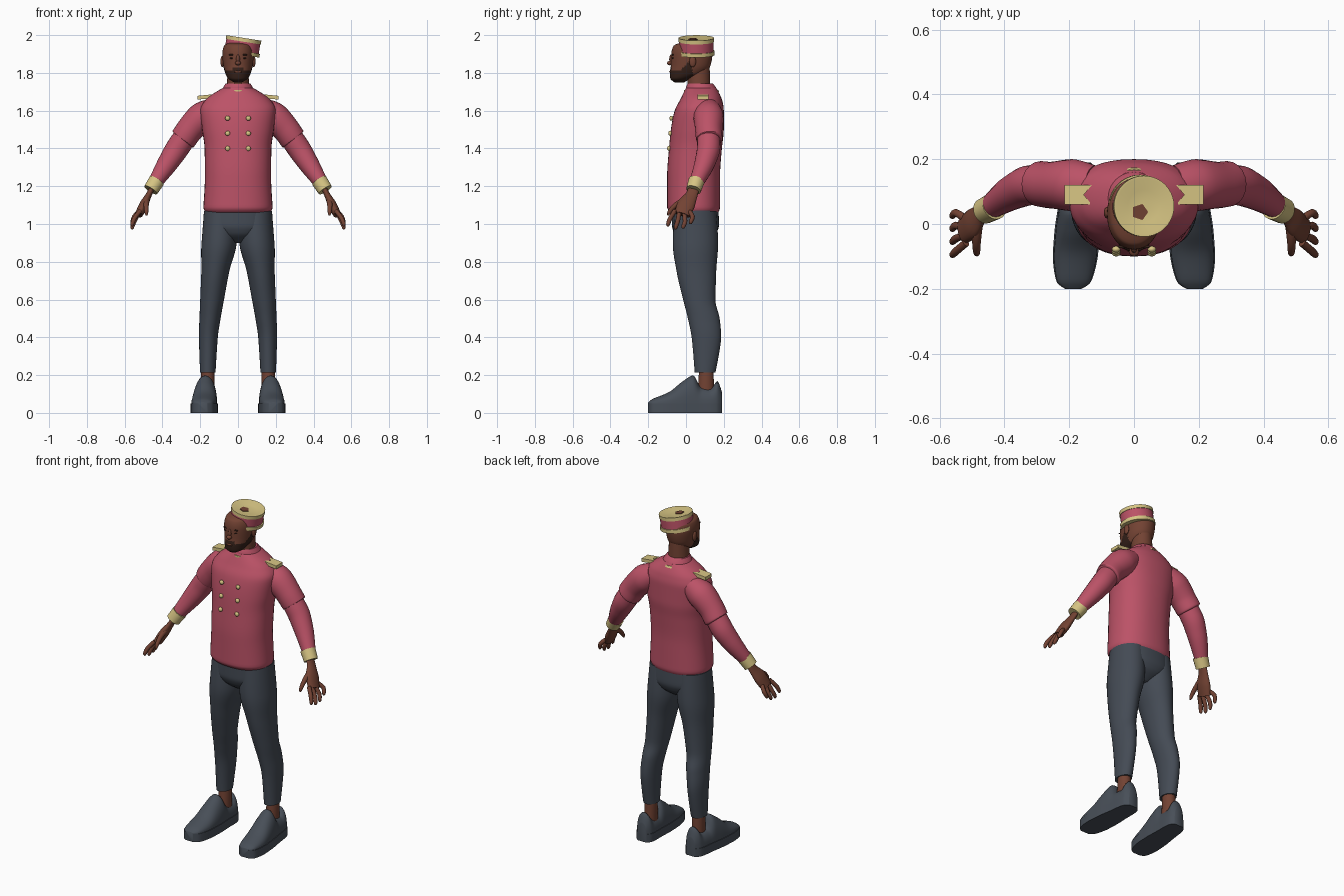
import bpy, bmesh
from math import sin, cos, pi, radians, copysign
from mathutils import Vector, Matrix

if "Cube" in bpy.data.objects:
    bpy.data.objects.remove(bpy.data.objects["Cube"])


def material(name, *rgb):
    mat = bpy.data.materials.new(name)
    mat.use_nodes = True
    mat.diffuse_color = (*rgb, 1)
    mat.node_tree.nodes["Principled BSDF"].inputs["Base Color"].default_value = (*rgb, 1)
    return mat


ROSE = material("rose cloth", .5, .085, .135)
GOLD = material("pale gold", .68, .56, .23)
SKIN = material("brown skin", .17, .055, .033)
BEARD = material("dark beard", .035, .015, .01)
GREY = material("slate trousers", .058, .07, .09)
SHOE = material("slate shoes", .064, .077, .096)
X, Y = Vector((1, 0, 0)), Vector((0, 1, 0))


def finish(name, bm, mat, mirror, angle):
    bmesh.ops.recalc_face_normals(bm, faces=bm.faces)
    mesh = bpy.data.meshes.new(name)
    bm.to_mesh(mesh)
    bm.free()
    mesh.materials.append(mat)
    mesh.shade_smooth()
    mesh.set_sharp_from_angle(angle=radians(angle))
    obj = bpy.data.objects.new(name, mesh)
    bpy.context.collection.objects.link(obj)
    if mirror:
        obj.modifiers.new("mirror", 'MIRROR')
    return obj


def skin(name, rings, mat, mirror=False, angle=50):
    """Join rings of points into a closed tube."""
    bm = bmesh.new()
    loops = [[bm.verts.new(point) for point in ring] for ring in rings]
    count = len(loops[0])
    for low, high in zip(loops, loops[1:]):
        for i in range(count):
            j = (i + 1) % count
            bm.faces.new((low[i], low[j], high[j], high[i]))
    bm.faces.new(loops[0])
    bm.faces.new(loops[-1])
    return finish(name, bm, mat, mirror, angle)


def slope(before, here, after):
    p, q = here - before, after - here
    return 2 * p * q / (p + q) if p * q > 0 else 0


def smooth_rows(rows, steps):
    """Fill in between rows of numbers without overshooting."""
    padded = [rows[0], *rows, rows[-1]]
    filled = []
    for four in zip(padded, padded[1:], padded[2:], padded[3:]):
        for step in range(steps):
            t = step / steps
            row = []
            for a, b, c, d in zip(*four):
                m, n, rise = slope(a, b, c), slope(b, c, d), c - b
                row.append(b + t * (m + t * (3 * rise - 2 * m - n + t * (m + n - 2 * rise))))
            filled.append(row)
    return filled + [rows[-1]]


def oval(centre, u, v, ru, rv, count, power=1.0):
    points = []
    for k in range(count):
        angle = 2 * pi * k / count
        x, y = (copysign(abs(f) ** power, f) for f in (cos(angle), sin(angle)))
        points.append(Vector(centre) + u * x * ru + v * y * rv)
    return points


def tower(name, rows, mat, power=1.0, steps=6, count=40, mirror=False):
    """Upright part. Rows: height, centre x, half width, front y, back y."""
    rings = [oval((x, (front + back) / 2, z), X, Y, wide, (back - front) / 2, count, power)
             for z, x, wide, front, back in smooth_rows(rows, steps)]
    return skin(name, rings, mat, mirror)


def limb(name, rows, mat, flat=1.0, steps=6, count=20):
    """Mirrored part along a path. Rows: x, y, z, radius."""
    rows = smooth_rows(rows, steps)
    rings = []
    for i, (x, y, z, radius) in enumerate(rows):
        ahead, behind = rows[min(i + 1, len(rows) - 1)], rows[max(i - 1, 0)]
        along = (Vector(ahead[:3]) - Vector(behind[:3])).normalized()
        side = (Y - along * Y.dot(along)).normalized()
        rings.append(oval((x, y, z), side, along.cross(side), radius, radius * flat, count))
    return skin(name, rings, mat, True)


def ball(name, place, size, mat, mirror=False):
    bm = bmesh.new()
    bmesh.ops.create_uvsphere(bm, u_segments=16, v_segments=10, radius=1,
                              matrix=Matrix.LocRotScale(Vector(place), None, Vector(size)))
    return finish(name, bm, mat, mirror, 50)


# Jacket body, collar and trim
tower("jacket_body", [(1.06, 0, .17, -.08, .17), (1.09, 0, .183, -.1, .18), (1.25, 0, .175, -.1, .18),
                      (1.4, 0, .177, -.09, .19), (1.5, 0, .19, -.08, .2), (1.6, 0, .2, -.06, .2),
                      (1.66, 0, .17, -.03, .19), (1.72, 0, .08, 0, .16)], ROSE, .88)
tower("collar", [(1.68, 0, .1, 0, .17), (1.72, 0, .08, 0, .16), (1.745, 0, .065, .01, .14)], ROSE)
tower("collar_trim", [(1.7, 0, .07, -.01, .175), (1.71, 0, .066, -.01, .17)], GOLD, steps=1)

# Two columns of buttons
for row in range(3):
    ball("button", (.055, -.09 + row * .006, 1.4 + row * .08), (.013, .01, .013), GOLD, True)

# Shoulder boards with a notched inner end
outline = [(.215, .06), (.215, .12), (.13, .12), (.155, .09), (.13, .06)]
skin("shoulder_board", [[(x, y, z - x * .1) for x, y in outline] for z in (1.68, 1.7)], GOLD, True, 20)

# Sleeves and cuffs
limb("upper_sleeve", [(.12, .12, 1.61, .06), (.19, .12, 1.565, .08), (.255, .12, 1.5, .072),
                      (.29, .124, 1.45, .07), (.294, .124, 1.445, .06)], ROSE)
limb("lower_sleeve", [(.26, .12, 1.49, .06), (.315, .12, 1.41, .062), (.37, .1, 1.325, .055),
                      (.445, .05, 1.21, .036)], ROSE)
limb("cuff", [(.43, .056, 1.23, .043), (.462, .04, 1.18, .04)], GOLD, steps=1)

# Hands with fingers fanned out along the palm edge
limb("palm", [(.45, .045, 1.2, .028), (.472, .03, 1.155, .032), (.5, 0, 1.1, .047),
              (.525, -.02, 1.05, .042)], SKIN, .5)
for i, name in enumerate(("index_finger", "middle_finger", "ring_finger", "little_finger")):
    base, spread, reach = -.058 + i * .024, -.095 + i * .04, .97 + (i - 1.3) ** 2 * .01
    limb(name, [(.518, base, 1.07, .012), (.55, spread + .01, reach + .04, .012),
                (.56, spread, reach + .01, .01), (.56, spread, reach, .004)], SKIN, steps=3, count=10)
limb("thumb", [(.482, 0, 1.13, .016), (.486, -.055, 1.1, .014), (.485, -.09, 1.06, .01),
               (.484, -.095, 1.045, .004)], SKIN, steps=3, count=10)

# Trousers
tower("trouser_seat", [(1.1, 0, .176, -.075, .17), (1, 0, .18, -.075, .175), (.95, 0, .14, -.06, .16),
                       (.9, 0, .04, 0, .1)], GREY, .88)
tower("trouser_leg", [(1.07, .09, .09, -.06, .16), (.9, .1, .093, -.07, .17), (.75, .12, .074, -.05, .16),
                      (.6, .137, .063, -.015, .156), (.5, .148, .056, .01, .178), (.4, .157, .05, .03, .186),
                      (.215, .16, .041, .046, .156)], GREY, mirror=True)

# Ankles and shoes
tower("ankle", [(.08, .16, .035, .06, .15), (.24, .16, .035, .07, .145)], SKIN, mirror=True)
shoe_rows = [(-.2, .025, .056), (-.18, .052, .072), (-.09, .07, .11), (-.02, .069, .165), (.037, .064, .198),
             (.08, .06, .135), (.13, .057, .13), (.165, .05, .168), (.19, .03, .11)]
rings = []
for y, wide, top in smooth_rows(shoe_rows, 5):
    x, sole = .175 - y * .06, .05
    arch = [(x + wide * .95 * cos(pi * k / 16), y, sole + (top - sole) * sin(pi * k / 16) ** .85)
            for k in range(17)]
    rings.append([(x + wide, y, 0), (x + wide, y, sole), *arch, (x - wide, y, sole), (x - wide, y, 0)])
skin("shoe", rings, SHOE, True)

# Neck and head, with the beard picked out on the lower face
tower("neck", [(1.66, 0, .06, .015, .13), (1.84, 0, .055, 0, .125)], SKIN)
head = tower("head", [(1.75, 0, .02, -.06, -.01), (1.77, 0, .052, -.083, .03), (1.8, 0, .068, -.086, .1),
                      (1.84, 0, .078, -.08, .13), (1.9, 0, .083, -.078, .14), (1.945, 0, .073, -.064, .13),
                      (1.97, 0, .01, .02, .05)], SKIN, .95, 8, 64)
head.data.materials.append(BEARD)
for face in head.data.polygons:
    x, y, z = face.center
    limit = 1.828 if abs(x) < .03 else 1.812 + max(0, y + .03)
    if z < limit and y < .035:
        face.material_index = 1
ball("lips", (0, -.083, 1.806), (.02, .006, .006), SKIN)
ball("nose_bridge", (0, -.077, 1.872), (.01, .012, .026), SKIN)
ball("nose_tip", (0, -.085, 1.852), (.015, .015, .012), SKIN)
ball("ear", (.083, .035, 1.86), (.01, .018, .03), SKIN, True)
ball("eye", (.032, -.07, 1.878), (.013, .004, .004), BEARD, True)
ball("eyebrow", (.033, -.07, 1.896), (.018, .005, .004), BEARD, True)

# Round cap, tilted to one side, with a bare patch on top
tilt = Matrix.Translation((.017, .055, 1.896)) @ Matrix.Rotation(radians(9), 4, 'Y')
cap = {"cap_lower_band": (GOLD, [(0, .085), (0, .097), (.02, .097), (.02, .085)]),
       "cap_side": (ROSE, [(.015, .091), (.075, .091)]),
       "cap_top": (GOLD, [(.07, .08), (.07, .094), (.09, .094), (.09, .086), (.08, .05), (.08, .01)])}
for name, (mat, profile) in cap.items():
    rings = [oval((0, 0, z), X, Y, radius, radius, 40) for z, radius in profile]
    skin(name, rings, mat, angle=35).matrix_world = tilt
rings = [oval((-.012, -.018, z), X, Y, .026, .026, 5) for z in (.079, .084)]
skin("scalp_patch", rings, SKIN, angle=20).matrix_world = tilt
